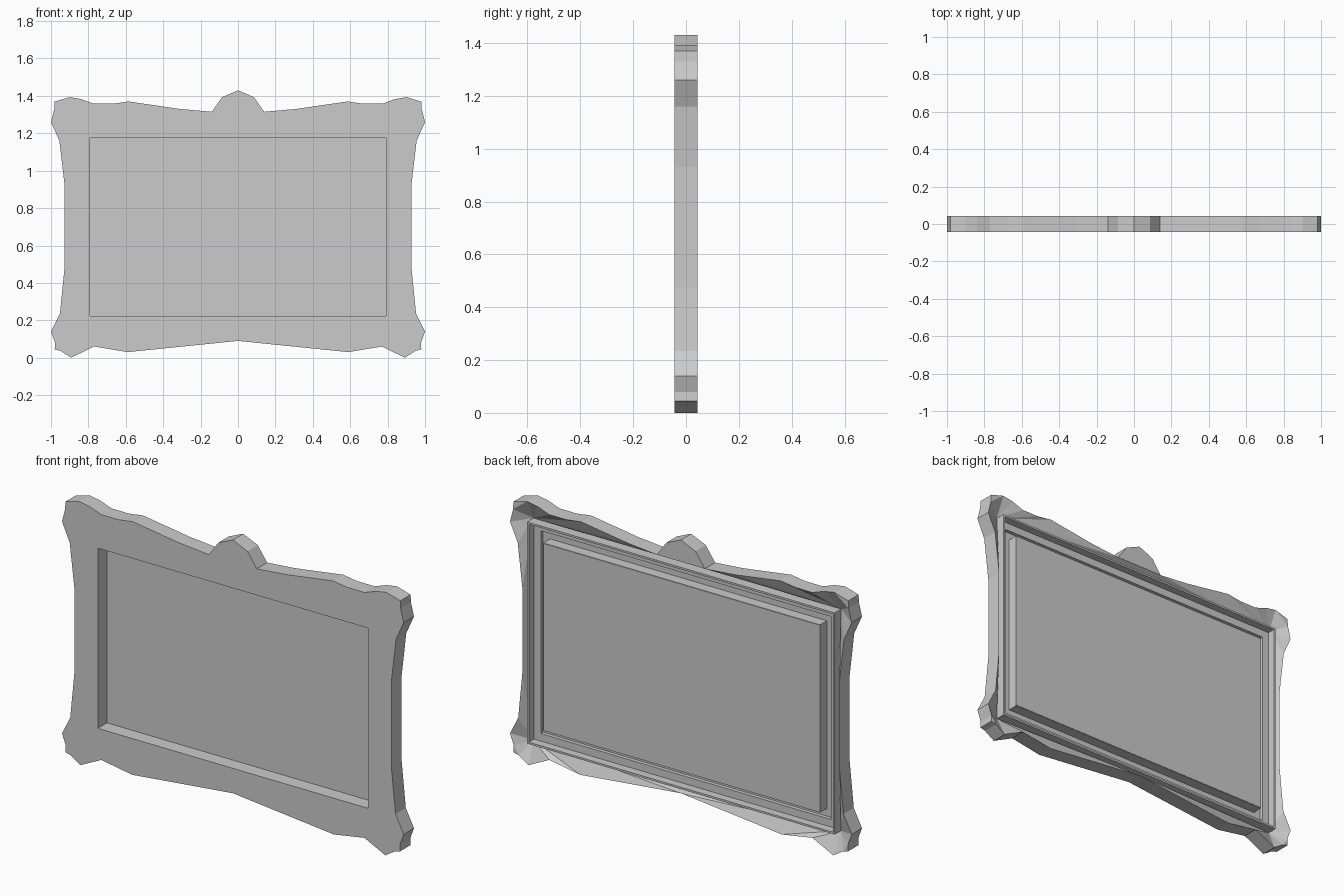
import bpy, bmesh

if "Cube" in bpy.data.objects:
    bpy.data.objects.remove(bpy.data.objects["Cube"])

FRONT, BACK = -0.043, 0.043
# opening edges
OX, Z0, Z1 = 0.79, 0.222, 1.175

# right half of the ornate outline, from top centre to bottom centre
half = [(0, 1.43), (0.085, 1.393), (0.14, 1.315), (0.31, 1.33), (0.585, 1.37),
        (0.67, 1.358), (0.77, 1.358), (0.84, 1.383), (0.9, 1.393), (0.98, 1.37),
        (0.982, 1.33), (1.0, 1.26), (0.955, 1.16), (0.928, 0.93), (0.928, 0.475),
        (0.952, 0.235), (1.0, 0.14), (0.978, 0.08), (0.98, 0.045), (0.95, 0.037),
        (0.892, 0.0), (0.77, 0.06), (0.59, 0.03), (0, 0.09)]
outline = half + [(-x, z) for x, z in reversed(half[1:-1])]


def finish(bm, name):
    bmesh.ops.recalc_face_normals(bm, faces=bm.faces[:])
    me = bpy.data.meshes.new(name)
    bm.to_mesh(me)
    bm.free()
    ob = bpy.data.objects.new(name, me)
    bpy.context.collection.objects.link(ob)
    return ob


def loop(bm, pts, y):
    vs = [bm.verts.new((x, y, z)) for x, z in pts]
    return vs


def rect(bm, m, y):
    """Rectangle around the opening, grown by margin m."""
    return loop(bm, [(-OX - m, Z0 - m), (OX + m, Z0 - m),
                     (OX + m, Z1 + m), (-OX - m, Z1 + m)], y)


def bridge(bm, a, b):
    n = len(a)
    for i in range(n):
        j = (i + 1) % n
        bm.faces.new((a[i], a[j], b[j], b[i]))


def fill_between(bm, a, b, ny):
    """Triangulated surface between an outer loop and an inner loop."""
    edges = []
    for l in (a, b):
        for i in range(len(l)):
            p, q = l[i], l[(i + 1) % len(l)]
            edges.append(bm.edges.get((p, q)) or bm.edges.new((p, q)))
    bmesh.ops.triangle_fill(bm, edges=edges, use_beauty=True, normal=(0, ny, 0))


# ornate frame: outer wall, flat front, stepped back
bm = bmesh.new()
out_f, out_b = loop(bm, outline, FRONT), loop(bm, outline, BACK)
bridge(bm, out_f, out_b)
# back profile (margin, y): ridge, rebate step, groove, lip, opening wall
steps = [(0.11, -0.01), (0.11, BACK), (0.10, BACK), (0.10, 0.0), (0.06, 0.0),
         (0.06, -0.02), (0.02, -0.02), (0.02, 0.036), (0.0, 0.036), (0.0, FRONT)]
rings = [rect(bm, m, y) for m, y in steps]
for a, b in zip(rings, rings[1:]):
    bridge(bm, a, b)
fill_between(bm, out_f, rings[-1], -1)
fill_between(bm, out_b, rings[0], 1)
finish(bm, "ornate_frame")

# picture panel closing the opening at the back
bm = bmesh.new()
a, b = rect(bm, 0.018, 0.033), rect(bm, 0.018, 0.038)
bridge(bm, a, b)
bm.faces.new(a)
bm.faces.new(b)
finish(bm, "picture_panel")
